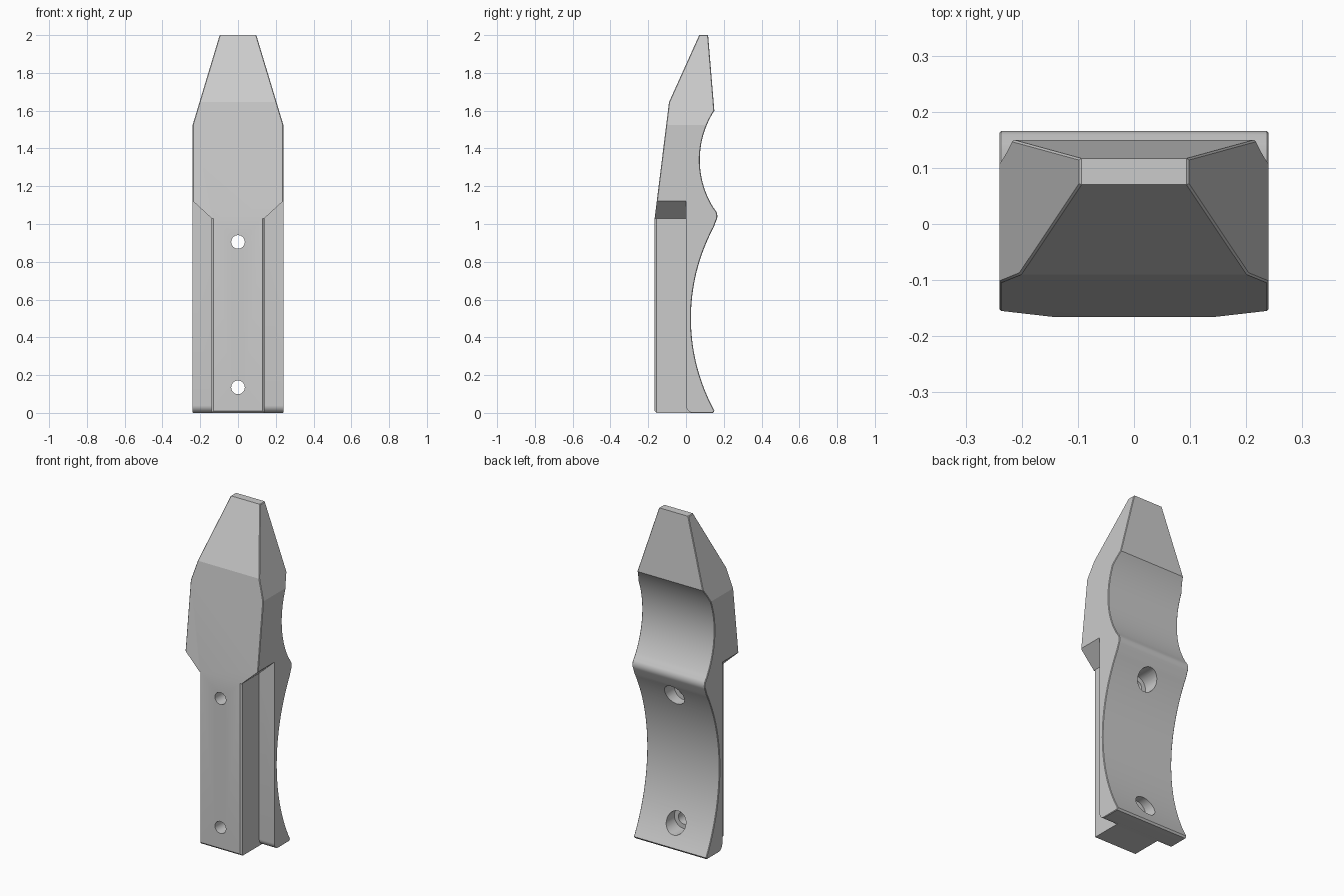
import bpy, bmesh, math
from mathutils import Vector

if "Cube" in bpy.data.objects:
    bpy.data.objects.remove(bpy.data.objects["Cube"])

grey = bpy.data.materials.new("plain grey")
grey.use_nodes = True
grey.diffuse_color = (0.6, 0.6, 0.6, 1)
grey.node_tree.nodes["Principled BSDF"].inputs["Base Color"].default_value = (0.6, 0.6, 0.6, 1)


def prism(name, points, axis, low, high):
    """Extrude a flat outline along one axis (0 = x, 1 = y, 2 = z)."""
    bm = bmesh.new()

    def place(p):
        co = list(p)
        co.insert(axis, low)
        return bm.verts.new(co)

    face = bm.faces.new([place(p) for p in points])
    ext = bmesh.ops.extrude_face_region(bm, geom=[face])
    moved = [g for g in ext["geom"] if isinstance(g, bmesh.types.BMVert)]
    shift = Vector((0, 0, 0))
    shift[axis] = high - low
    bmesh.ops.translate(bm, verts=moved, vec=shift)
    bmesh.ops.recalc_face_normals(bm, faces=bm.faces)
    mesh = bpy.data.meshes.new(name)
    bm.to_mesh(mesh)
    bm.free()
    ob = bpy.data.objects.new(name, mesh)
    bpy.context.collection.objects.link(ob)
    return ob


def arc(a, b, c, steps):
    """Points of the circle running from a through b to c."""
    (ax, ay), (bx, by), (cx, cy) = a, b, c
    d = 2 * (ax * (by - cy) + bx * (cy - ay) + cx * (ay - by))
    sa, sb, sc = ax * ax + ay * ay, bx * bx + by * by, cx * cx + cy * cy
    ux = (sa * (by - cy) + sb * (cy - ay) + sc * (ay - by)) / d
    uy = (sa * (cx - bx) + sb * (ax - cx) + sc * (bx - ax)) / d
    r = math.hypot(ax - ux, ay - uy)
    t0, t1 = math.atan2(ay - uy, ax - ux), math.atan2(cy - uy, cx - ux)
    sweep = (t1 - t0 + math.pi) % (2 * math.pi) - math.pi
    angles = [t0 + sweep * i / steps for i in range(steps + 1)]
    return [(ux + r * math.cos(t), uy + r * math.sin(t)) for t in angles]


def circle(x, z, r, n=32):
    return [(x + r * math.cos(2 * math.pi * i / n), z + r * math.sin(2 * math.pi * i / n))
            for i in range(n)]


def apply_boolean(target, tool, operation):
    mod = target.modifiers.new("cut", "BOOLEAN")
    mod.operation, mod.object, mod.solver = operation, tool, "EXACT"
    bpy.context.view_layer.update()
    graph = bpy.context.evaluated_depsgraph_get()
    mesh = bpy.data.meshes.new_from_object(target.evaluated_get(graph))
    target.modifiers.clear()
    target.data = mesh
    bpy.data.objects.remove(tool)


# Side profile (y, z): flat front, pointed top, two scooped hollows behind
profile = [(-0.155, 0), (-0.166, 0.011), (-0.166, 1.03), (-0.09, 1.645), (0.07, 2), (0.117, 2)]
profile += arc((0.15, 1.6), (0.073, 1.345), (0.143, 1.09), 28)
profile += arc((0.159, 1.068), (0.166, 1.043), (0.159, 1.016), 6)
profile += arc((0.148, 0.985), (0.026, 0.51), (0.151, 0.011), 40)
profile += [(0.143, 0)]
body = prism("handle_body", profile, 0, -0.24, 0.24)

# Tapered front outline
half = [(0.24, -0.1), (0.24, 1.525), (0.097, 2), (0.067, 2.1)]
outline = half + [(-x, z) for x, z in reversed(half)]
apply_boolean(body, prism("outline_tool", outline, 1, -0.5, 0.5), "INTERSECT")

# Narrow chamfer along the rims of both side walls
bm = bmesh.new()
bm.from_mesh(body.data)
bmesh.ops.remove_doubles(bm, verts=bm.verts, dist=0.0001)
rims = [e for e in bm.edges if len(e.link_faces) == 2 and
        sorted(abs(f.normal.x) > 0.9 for f in e.link_faces) == [False, True]]
bmesh.ops.bevel(bm, geom=rims, offset=0.012, offset_type="OFFSET",
                segments=1, affect="EDGES", profile=0.5, clamp_overlap=True)
bm.to_mesh(body.data)
bm.free()

# Side steps that leave a central tongue, with chamfered tongue edges
for s in (-1, 1):
    step = [(0.14, -0.1), (0.14, 1.03), (0.3, 1.178), (0.3, -0.1)]
    apply_boolean(body, prism("step_tool", [(s * x, z) for x, z in step], 1, -0.4, 0), "DIFFERENCE")
    edge = [(0.122, -0.174), (0.148, -0.148), (0.17, -0.2)]
    apply_boolean(body, prism("edge_tool", [(s * x, y) for x, y in edge], 2, -0.1, 1.03), "DIFFERENCE")
    # Rounded lower front edge of the flange
    toe = [(-0.02, -0.02), (-0.02, 0.04)]
    toe += [(0.04 - 0.04 * math.cos(i * math.pi / 16), 0.04 - 0.04 * math.sin(i * math.pi / 16))
            for i in range(9)] + [(0.04, -0.02)]
    low, high = sorted((s * 0.14, s * 0.3))
    apply_boolean(body, prism("toe_tool", toe, 0, low, high), "DIFFERENCE")

# Two bolt holes, counterbored from the back
for z in (0.135, 0.905):
    apply_boolean(body, prism("bolt_tool", circle(0, z, 0.036), 1, -0.4, 0.4), "DIFFERENCE")
    apply_boolean(body, prism("bore_tool", circle(0, z, 0.063), 1, 0.02, 0.4), "DIFFERENCE")

body.data.materials.clear()
body.data.materials.append(grey)
for p in body.data.polygons:
    p.material_index = 0
bpy.ops.object.select_all(action="DESELECT")
body.select_set(True)
bpy.context.view_layer.objects.active = body
bpy.ops.object.shade_smooth_by_angle(angle=math.radians(14))
